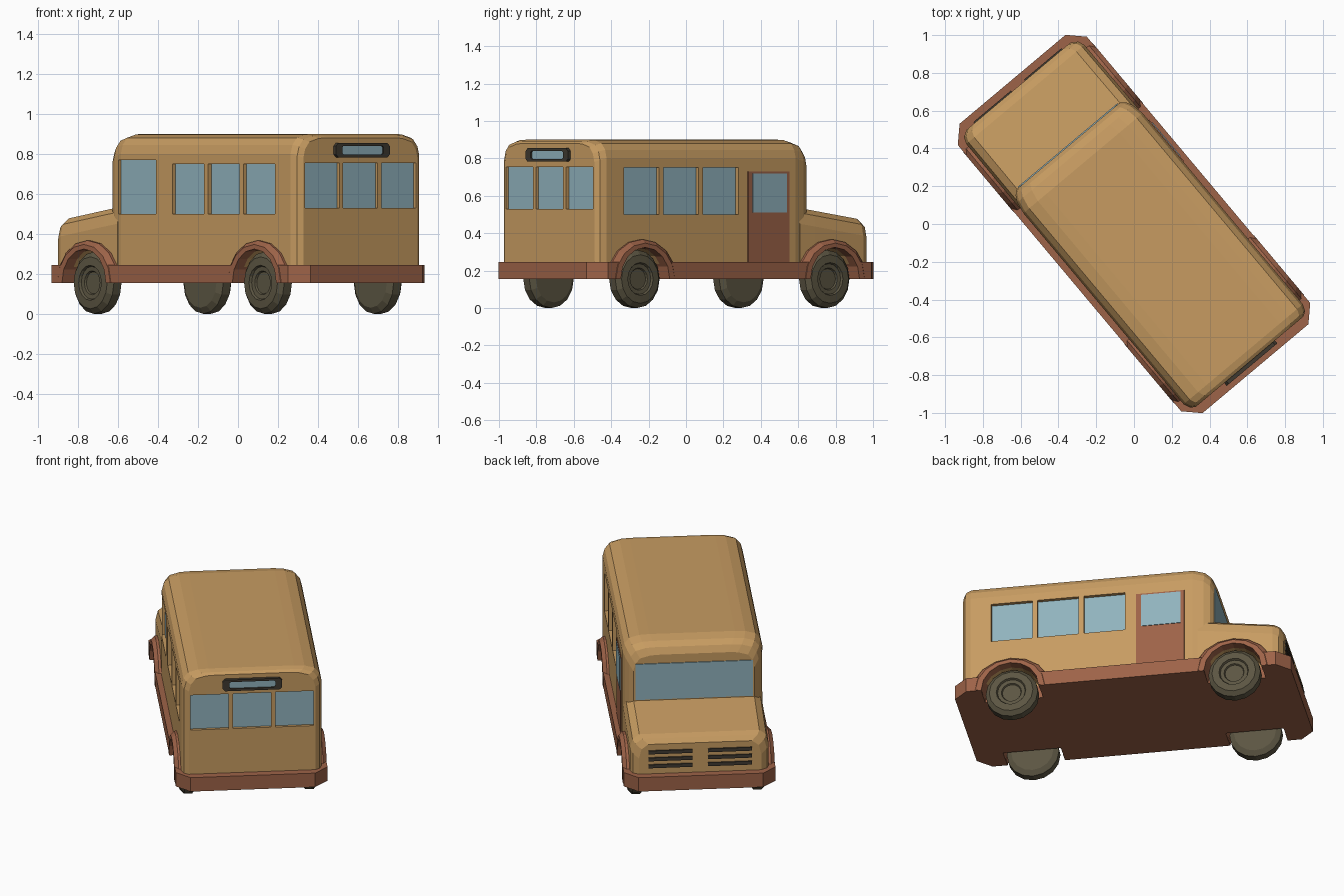
import bpy, bmesh, math
from mathutils import Matrix

if "Cube" in bpy.data.objects:
    bpy.data.objects.remove(bpy.data.objects["Cube"])

# Local frame: x forward, y to the left, z up; the whole bus is turned about z
TURN = math.radians(130)
HW = 0.412          # half width of the body
AXLES = (0.665, -0.66)


def material(name, rgb):
    m = bpy.data.materials.new(name)
    m.diffuse_color = (*rgb, 1)
    m.use_nodes = True
    m.node_tree.nodes["Principled BSDF"].inputs["Base Color"].default_value = m.diffuse_color
    return m


TAN = material("tan_paint", (0.57, 0.33, 0.12))
BROWN = material("brown_trim", (0.34, 0.125, 0.065))
GLASS = material("glass", (0.28, 0.45, 0.51))
TYRE = material("rubber", (0.107, 0.092, 0.055))
DARK = material("dark_trim", (0.05, 0.042, 0.03))


def finish(bm, name, mat=None):
    bmesh.ops.recalc_face_normals(bm, faces=bm.faces)
    me = bpy.data.meshes.new(name)
    bm.to_mesh(me)
    bm.free()
    ob = bpy.data.objects.new(name, me)
    bpy.context.collection.objects.link(ob)
    ob.rotation_euler.z = TURN
    if mat:
        me.materials.append(mat)
    return ob


def add_box(bm, x0, x1, y0, y1, z0, z1):
    m = Matrix.Translation(((x0 + x1) / 2, (y0 + y1) / 2, (z0 + z1) / 2))
    m = m @ Matrix.Diagonal((abs(x1 - x0), abs(y1 - y0), abs(z1 - z0), 1))
    bmesh.ops.create_cube(bm, size=1, matrix=m)


def boxes(name, mat, items):
    bm = bmesh.new()
    for b in items:
        add_box(bm, *b)
    return finish(bm, name, mat)


def loft(bm, rings, closed=False):
    """Skin equal-length rings; cap the ends unless closed."""
    vs = [[bm.verts.new(p) for p in r] for r in rings]
    n = len(vs[0])
    for a, b in zip(vs, vs[1:] + vs[:1] if closed else vs[1:]):
        for i in range(n):
            j = (i + 1) % n
            bm.faces.new((a[i], a[j], b[j], b[i]))
    if not closed:
        bm.faces.new(vs[0])
        bm.faces.new(vs[-1])


def shell(name, half, stations):
    """Body shell: half section (inset, drop from top) swept along x."""
    rings = []
    for x, inset, top in stations:
        pts = [(HW - inset, 0.235)] + [(HW - inset - a, top - d) for a, d in half]
        rings.append([(x, y, z) for y, z in pts] + [(x, -y, z) for y, z in reversed(pts)])
    bm = bmesh.new()
    loft(bm, rings)
    return finish(bm, name, TAN)


def cut(ob, cutter):
    mod = ob.modifiers.new("cut", 'BOOLEAN')
    mod.operation = 'DIFFERENCE'
    mod.solver = 'EXACT'
    mod.object = cutter


def hide(ob):
    ob.hide_render = True
    ob.display_type = 'WIRE'


# Cabin and hood shells
cabin = shell("cabin", [(0, .10), (.012, .055), (.04, .02), (.10, .003), (.16, 0)],
              [(-.952, .04, .880), (-.935, .014, .892), (-.90, 0, .90), (.42, 0, .90),
               (.485, .012, .885), (.52, .03, .86), (.54, .055, .82)])
hood = shell("hood", [(0, .09), (.015, .03), (.055, 0)],
             [(.45, .002, .54), (.56, .002, .525), (.895, .004, .477),
              (.93, .018, .462), (.952, .052, .435)])

# Skirt: chamfered slab
c, L, W = 0.08, 1.0, 0.446
quarter = [(L, W - c), (L - c, W)]
plan = quarter + [(-x, y) for x, y in reversed(quarter)]
plan += [(-x, -y) for x, y in plan]
bm = bmesh.new()
loft(bm, [[(x, y, z) for x, y in plan] for z in (.155, .245)])
skirt = finish(bm, "skirt", BROWN)

# Wheel wells
bm = bmesh.new()
for ax in AXLES:
    for s in (1, -1):
        m = Matrix.Translation((ax, s * .40, .155)) @ Matrix.Rotation(math.pi / 2, 4, 'X')
        bmesh.ops.create_cone(bm, cap_ends=True, segments=16, radius1=.172,
                              radius2=.172, depth=.2, matrix=m)
wells = finish(bm, "wheel_well_cutter")
hide(wells)
for ob in (cabin, hood, skirt):
    cut(ob, wells)

# Window panes: side windows, driver window, rear windows, windshield
side = [(-.655, .245, .50, .75), (-.38, .245, .50, .75), (-.103, .245, .50, .75)]
openings, panes = [], []
for s in (1, -1):
    for x, w, z0, z1 in side + ([(.295, .30, .50, .77)] if s == 1 else []):
        openings.append((x - w / 2, x + w / 2, s * (HW - .028), s * (HW + .05), z0, z1))
        panes.append((x - w / 2, x + w / 2, s * (HW - .032), s * (HW - .022), z0, z1))
for y in (-.25, 0, .25):
    openings.append((-1.0, -.927, y - .112, y + .112, .53, .755))
    panes.append((-.934, -.924, y - .112, y + .112, .53, .755))
opener = boxes("window_cutter", None, openings)
hide(opener)
cut(cabin, opener)
boxes("window_panes", GLASS, panes)
boxes("windshield", GLASS, [(.50, .546, -.345, .345, .535, .765)])

# Passenger door on the right
boxes("door", BROWN, [(.085, .372, -HW - .005, -HW + .02, .24, .73)])
boxes("door_glass", GLASS, [(.115, .35, -HW - .009, -HW + .01, .51, .72)])

# Grille bars
boxes("grille", DARK, [(.94, .96, s * .045, s * .305, z - .011, z + .011)
                       for s in (1, -1) for z in (.295, .34, .385)])


# Rear sign: chamfered frame with a recessed pane
def sign_ring(x, hy, hz, k):
    q = [(hy, hz - k), (hy - k, hz)]
    p = q + [(-y, z) for y, z in reversed(q)]
    p += [(-y, -z) for y, z in p]
    return [(x, y, .818 + z) for y, z in p]


bm = bmesh.new()
loft(bm, [sign_ring(-.945, .175, .036, .015), sign_ring(-.972, .175, .036, .015),
          sign_ring(-.972, .135, .022, .008), sign_ring(-.945, .135, .022, .008)], closed=True)
finish(bm, "sign_frame", DARK)
boxes("sign_pane", GLASS, [(-.962, -.945, -.137, .137, .795, .841)])

# Wheel arches and wheels
N = 16
tyre_profile = [(.0, .312), (.125, .312), (.155, .332), (.155, .382), (.13, .405),
                (.088, .408), (.082, .396), (.06, .394), (.055, .385), (.0, .385)]
for ax, end in zip(AXLES, ("front", "rear")):
    for s, hand in ((1, "left"), (-1, "right")):
        bm = bmesh.new()
        rings = []
        for i in range(9):
            a = math.pi * i / 8
            cx, sz = math.cos(a), math.sin(a)
            rings.append([(ax + rx * cx, s * y, .157 + rz * sz) for rx, rz, y in
                          ((.17, .167, .39), (.17, .167, .448), (.205, .19, .448),
                           (.235, .21, .425), (.235, .21, .39))])
        loft(bm, rings)
        finish(bm, f"{end}_{hand}_arch", BROWN)
        bm = bmesh.new()
        loft(bm, [[(ax + max(r, .001) * math.cos(2 * math.pi * i / N), s * y,
                    .155 + max(r, .001) * math.sin(2 * math.pi * i / N)) for i in range(N)]
                  for r, y in tyre_profile])
        finish(bm, f"{end}_{hand}_wheel", TYRE)
